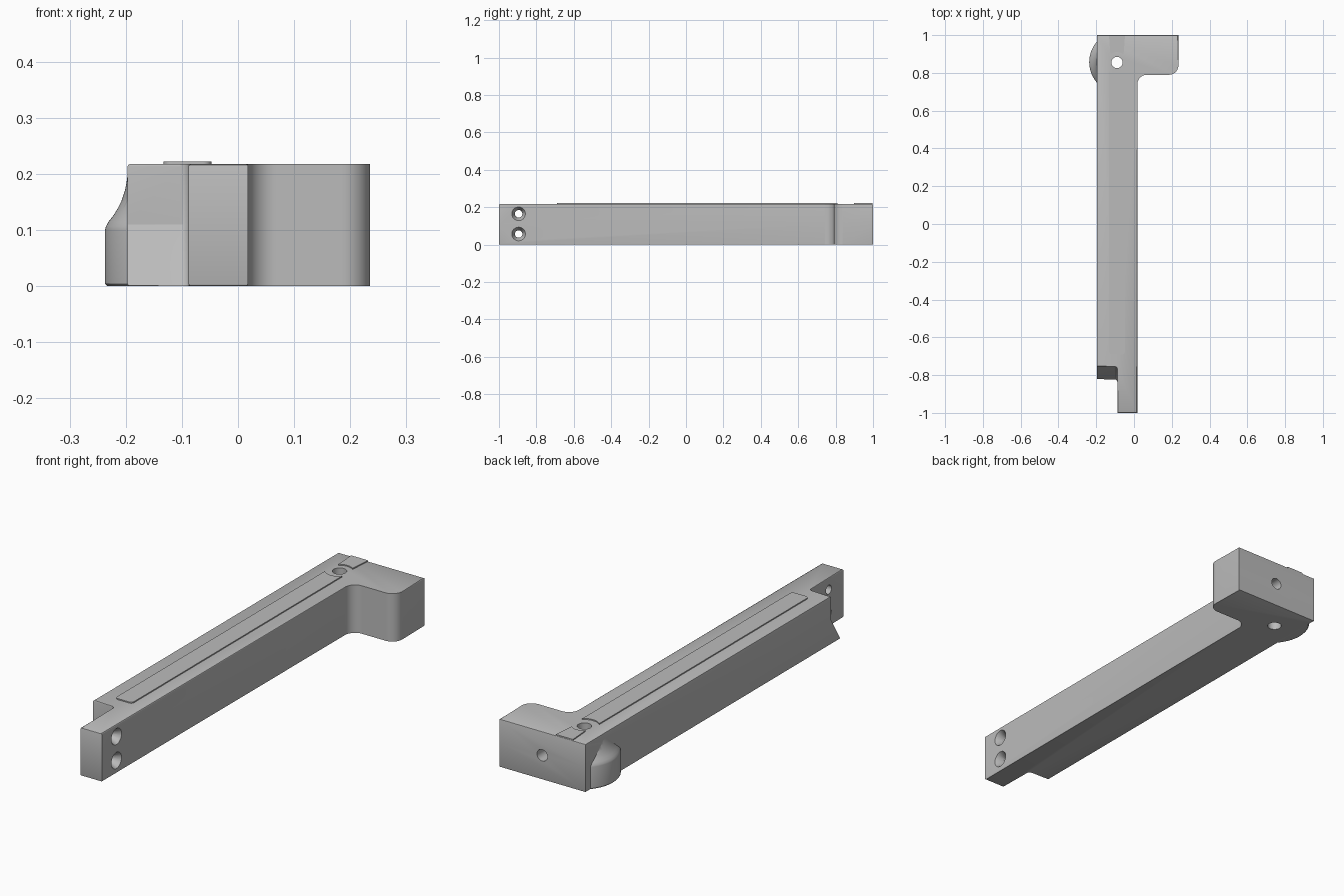
import bpy, bmesh
from math import sin, cos, pi, radians
from mathutils import Vector, Matrix

if "Cube" in bpy.data.objects:
    bpy.data.objects.remove(bpy.data.objects["Cube"], do_unlink=True)

grey = bpy.data.materials.new("plain grey")
grey.use_nodes = True
grey.diffuse_color = (0.5, 0.5, 0.5, 1)
grey.node_tree.nodes["Principled BSDF"].inputs["Base Color"].default_value = grey.diffuse_color

TOP = 0.217
HOLE = Vector((-0.09, 0.855))


def outline(corners):
    """Plan outline from (x, y, corner radius)."""
    pts = []
    for i, (x, y, r) in enumerate(corners):
        p = Vector((x, y))
        if not r:
            pts.append(p)
            continue
        a = (Vector(corners[i - 1][:2]) - p).normalized()
        b = (Vector(corners[(i + 1) % len(corners)][:2]) - p).normalized()
        c = p + r * (a + b)
        for k in range(13):
            t = k * pi / 24
            pts.append(c - r * (cos(t) * b + sin(t) * a))
    return pts


def arc(centre, r, start, end, steps=24):
    angles = [radians(start + (end - start) * i / steps) for i in range(steps + 1)]
    return [Vector((centre[0] + r * cos(t), centre[1] + r * sin(t))) for t in angles]


def loft(name, layers, rim=0):
    """Solid through outlines at rising heights, with softened rims."""
    bm = bmesh.new()
    rings = [[bm.verts.new((p.x, p.y, z)) for p in pts] for z, pts in layers]
    n = len(rings[0])
    for low, high in zip(rings, rings[1:]):
        for i in range(n):
            j = (i + 1) % n
            bm.faces.new((low[i], low[j], high[j], high[i]))
    ends = [bm.faces.new(rings[0][::-1]), bm.faces.new(rings[-1])]
    if rim:
        edges = [e for f in ends for e in f.edges]
        bmesh.ops.bevel(bm, geom=edges, offset=rim, segments=2, profile=0.5, affect='EDGES')
    bmesh.ops.recalc_face_normals(bm, faces=bm.faces)
    return finish(name, bm)


def finish(name, bm):
    mesh = bpy.data.meshes.new(name)
    bm.to_mesh(mesh)
    bm.free()
    mesh.materials.append(grey)
    obj = bpy.data.objects.new(name, mesh)
    bpy.context.collection.objects.link(obj)
    return obj


def peg(name, location, axis, r1, r2, depth):
    """Round cutter centred at location, r1 at the start of its axis."""
    bm = bmesh.new()
    turn = Vector((0, 0, 1)).rotation_difference(Vector(axis)).to_matrix().to_4x4()
    bmesh.ops.create_cone(bm, cap_ends=True, segments=40, radius1=r1, radius2=r2,
                          depth=depth, matrix=Matrix.Translation(location) @ turn)
    return finish(name, bm)


def activate(obj):
    bpy.ops.object.select_all(action='DESELECT')
    obj.select_set(True)
    bpy.context.view_layer.objects.active = obj


def combine(target, tool, operation):
    activate(target)
    mod = target.modifiers.new(operation, 'BOOLEAN')
    mod.operation, mod.object, mod.solver = operation, tool, 'EXACT'
    bpy.ops.object.modifier_apply(modifier=mod.name)
    bpy.data.objects.remove(tool, do_unlink=True)


# Long arm with an offset head and a stepped, sloping front notch
def arm_plan(notch_y):
    return outline([(-0.088, -1, 0), (0.018, -1, 0), (0.018, 0.79, 0.05),
                    (0.235, 0.79, 0.05), (0.235, 1, 0), (-0.197, 1, 0),
                    (-0.197, notch_y, 0), (-0.088, notch_y, 0.015)])


arm = loft("arm", [(0, arm_plan(-0.823)), (0.11, arm_plan(-0.755)),
                   (TOP, arm_plan(-0.755))], rim=0.004)

# Rounded side boss with a flared upper shoulder
centre = Vector((-0.0725, 0.857))
profile = [(0, 0.161), (0.004, 0.1645), (0.1, 0.1645), (0.106, 0.163), (0.115, 0.158),
           (0.125, 0.15), (0.138, 0.142), (0.152, 0.135), (0.17, 0.129),
           (0.185, 0.126), (0.2, 0.124)]
boss = loft("side_boss", [(z, [centre] + arc(centre, r, 134, 226, 32)) for z, r in profile])
combine(arm, boss, 'UNION')

# Vertical hole through the head and blind hole in its back
combine(arm, peg("vertical_hole", (HOLE.x, HOLE.y, 0.1), (0, 0, 1), 0.03, 0.03, 0.4), 'DIFFERENCE')
combine(arm, peg("back_hole", (0.02, 1, 0.11), (0, 1, 0), 0.026, 0.026, 0.2), 'DIFFERENCE')

# Countersunk cross holes in the front tongue
for z in (0.057, 0.165):
    combine(arm, peg("cross_hole", (-0.03, -0.895, z), (1, 0, 0), 0.02, 0.02, 0.2), 'DIFFERENCE')
    combine(arm, peg("countersink", (0.003, -0.895, z), (1, 0, 0), 0.019, 0.037, 0.032), 'DIFFERENCE')

# Thin raised plates, cut back in an arc around the vertical hole
left, right = HOLE.x - 0.0425, HOLE.x + 0.0425
front_end = outline([(left, 0, 0), (left, -0.69, 0.015), (right, -0.69, 0.015), (right, 0, 0)])
strip = front_end[1:-1] + arc(HOLE, 0.062, -46.7, -133.3)
tab = arc(HOLE, 0.055, 129.4, 50.6)[::-1] + [Vector((left, 0.998)), Vector((right, 0.998))]
tab = arc(HOLE, 0.055, 129.4, 50.6) + [Vector((right, 0.998)), Vector((left, 0.998))]
plates = [loft(name, [(TOP - 0.002, pts), (TOP + 0.005, pts)])
          for name, pts in (("long_top_strip", strip), ("rear_top_tab", tab))]

# Smooth curves, crisp edges
for obj in [arm] + plates:
    activate(obj)
    bpy.ops.object.shade_smooth_by_angle(angle=radians(30))
